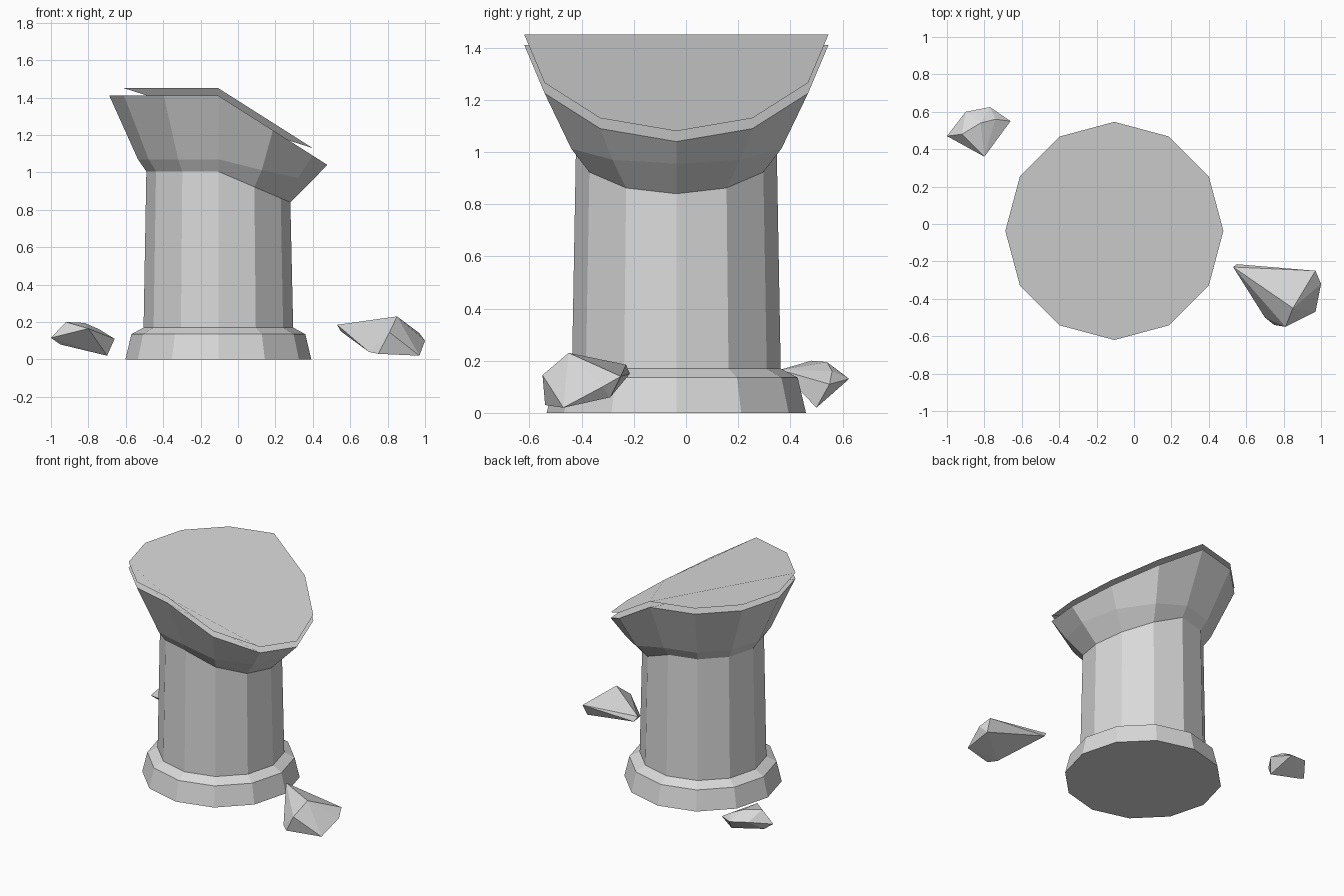
import bpy
import bmesh
from math import cos, sin, radians

cube = bpy.data.objects.get("Cube")
if cube:
    bpy.data.objects.remove(cube)

SIDES = 12
CX, CY = -0.105, -0.037

stone = bpy.data.materials.new("grey stone")
stone.use_nodes = True
GREY = (0.7, 0.7, 0.7, 1)
stone.diffuse_color = GREY
stone.node_tree.nodes["Principled BSDF"].inputs["Base Color"].default_value = GREY


def finish(name, bm):
    mesh = bpy.data.meshes.new(name)
    bm.to_mesh(mesh)
    bm.free()
    mesh.materials.append(stone)
    obj = bpy.data.objects.new(name, mesh)
    bpy.context.collection.objects.link(obj)
    return obj


def loft(name, rings, top=False, bottom=False):
    """Stack rings of (radius, height, extra radius, drop); the last two
    grow toward +x only, which gives the slanted break."""
    bm = bmesh.new()
    loops = []
    for radius, height, extra, drop in rings:
        loop = []
        for i in range(SIDES):
            a = radians(360 / SIDES * i)
            slant = max(0, cos(a))
            r = radius + extra * slant
            loop.append(bm.verts.new((CX + r * cos(a), CY + r * sin(a),
                                      height - drop * slant)))
        loops.append(loop)
    for low, high in zip(loops, loops[1:]):
        for i in range(SIDES):
            j = (i + 1) % SIDES
            bm.faces.new((low[i], low[j], high[j], high[i]))
    if top:
        bm.faces.new(loops[-1])
    if bottom:
        bm.faces.new(loops[0][::-1])
    return finish(name, bm)


def rock(name, points):
    bm = bmesh.new()
    for p in points:
        bm.verts.new(p)
    hull = bmesh.ops.convex_hull(bm, input=bm.verts)
    spare = [g for g in hull["geom_interior"] if isinstance(g, bmesh.types.BMVert)]
    bmesh.ops.delete(bm, geom=spare, context="VERTS")
    bmesh.ops.recalc_face_normals(bm, faces=bm.faces)
    return finish(name, bm)


# Stepped foot of the pillar
loft("pillar_base", [(0.497, 0, 0, 0), (0.465, 0.135, 0, 0), (0.4, 0.17, 0, 0)],
     bottom=True)

# Shaft, cut at a slant on one side
loft("pillar_shaft", [(0.4, 0.17, 0, 0), (0.385, 1.005, 0, 0.165)])

# Flared head following the slant
loft("pillar_head", [(0.385, 1.005, 0, 0.165), (0.43, 1.07, 0.07, 0.115),
                     (0.583, 1.41, 0, 0.37)], top=True)

# Thin broken surface just above the head
loft("broken_top", [(0.583, 1.45, 0, 0.37)], top=True)

# Fallen fragments
rock("large_fragment", [
    (0.53, -0.23, 0.185), (0.55, -0.215, 0.15), (0.85, -0.45, 0.23),
    (0.97, -0.25, 0.14), (1, -0.32, 0.1), (0.97, -0.47, 0.02),
    (0.81, -0.55, 0.145), (0.75, -0.54, 0.03), (0.7, -0.5, 0.04),
    (0.96, -0.29, 0.06)])
rock("small_fragment", [
    (-1, 0.47, 0.115), (-0.92, 0.48, 0.2), (-0.82, 0.54, 0.195),
    (-0.9, 0.6, 0.15), (-0.77, 0.625, 0.13), (-0.66, 0.55, 0.11),
    (-0.7, 0.5, 0.02), (-0.8, 0.36, 0.165), (-0.74, 0.56, 0.16),
    (-0.95, 0.5, 0.08)])
